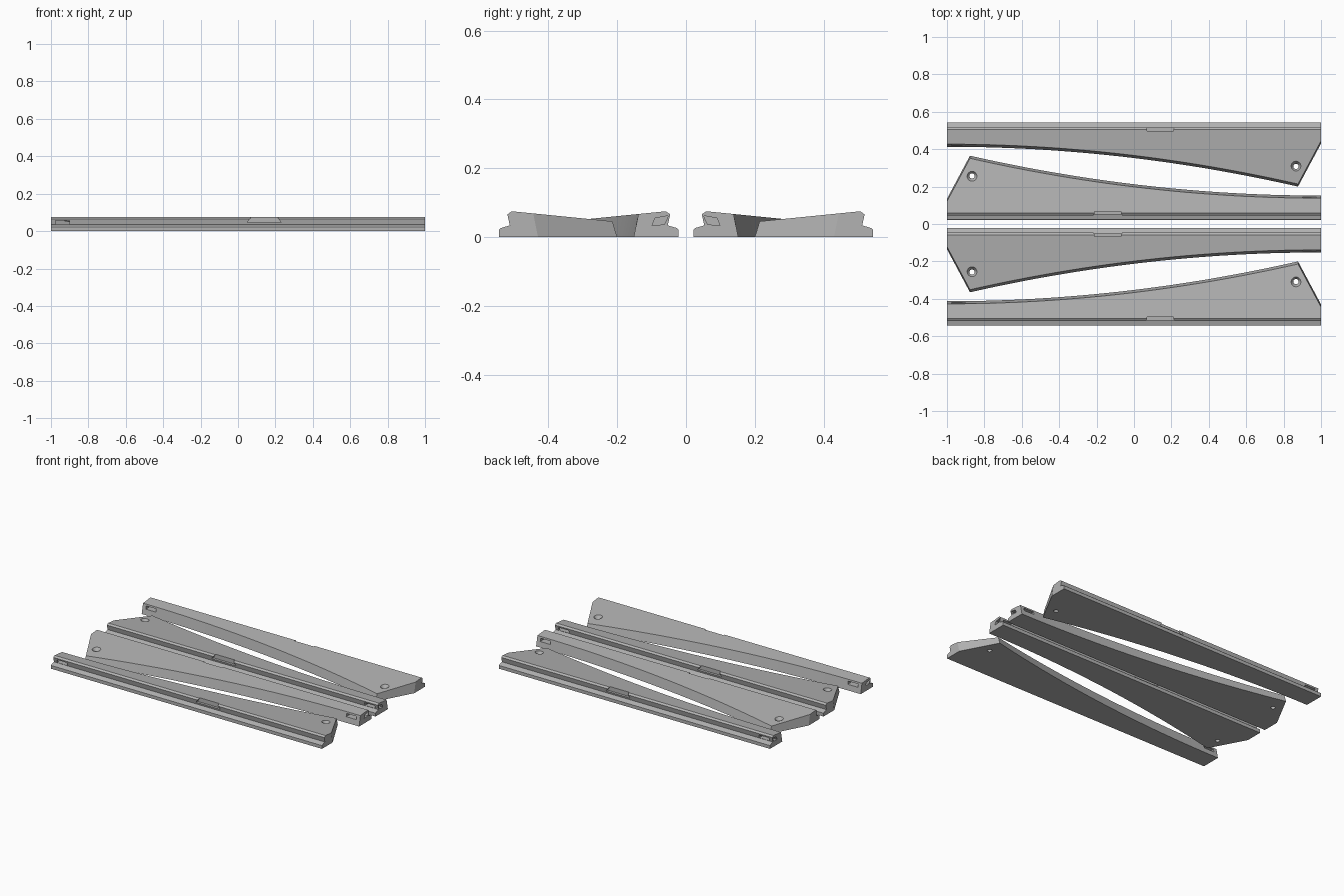
import bpy, bmesh
from math import radians
from mathutils import Matrix, Vector

cube = bpy.data.objects.get("Cube")
if cube:
    bpy.data.objects.remove(cube, do_unlink=True)

# One grey plastic colour
GREY = (0.45, 0.45, 0.45, 1)
grey = bpy.data.materials.new("grey_plastic")
grey.use_nodes = True
grey.diffuse_color = GREY
grey.node_tree.nodes["Principled BSDF"].inputs["Base Color"].default_value = GREY

OUTER = -0.543      # straight outer edge
TIP_X = 0.877       # widest point of the blade
STEPS = 28


def make_object(name, bm):
    bmesh.ops.recalc_face_normals(bm, faces=bm.faces)
    mesh = bpy.data.meshes.new(name)
    bm.to_mesh(mesh)
    bm.free()
    mesh.materials.append(grey)
    obj = bpy.data.objects.new(name, mesh)
    bpy.context.collection.objects.link(obj)
    return obj


def loft(name, sections):
    """Skin matching closed sections and cap both ends."""
    bm = bmesh.new()
    rings = [[bm.verts.new(p) for p in s] for s in sections]
    for a, b in zip(rings, rings[1:]):
        for i in range(len(a)):
            j = (i + 1) % len(a)
            bm.faces.new((a[i], a[j], b[j], b[i]))
    bm.faces.new(rings[0])
    bm.faces.new(rings[-1])
    return make_object(name, bm)


def top_height(y):
    return 0.075 - 0.1 * (y - OUTER - 0.037)


def inner_edge(x):
    if x > TIP_X:
        return -0.2 - 0.23 * (x - TIP_X) / (1 - TIP_X)
    return -0.413 + 0.213 * ((x + 1) / (1 + TIP_X)) ** 2


def section(x):
    # Stepped outer lip, sloping top, leaning inner flank
    lip = [(0, 0), (0, 0.022), (0.004, 0.026), (0.031, 0.034), (0.024, 0.066), (0.037, 0.075)]
    pts = [(OUTER + v, z) for v, z in lip]
    foot = inner_edge(x)
    crest = foot - 0.014
    pts += [(crest, top_height(crest)), (foot, 0)]
    return [Vector((x, y, z)) for y, z in pts]


# Master blade
stations = [-1 + (1 + TIP_X) * i / STEPS for i in range(STEPS + 1)] + [1]
master = loft("blade_master", [section(x) for x in stations])

# Cutters: end pocket, cross slot, edge notch, countersunk screw hole
pocket = [(0.077, 0.033), (0.068, 0.055), (0.029, 0.062), (0.041, 0.037)]
slot = [(-0.975, 0.036), (-0.9, 0.036), (-0.9, 0.056), (-0.975, 0.056)]
notch = [(0.05, 0.046), (0.23, 0.046), (0.2, 0.09), (0.08, 0.09)]
cutters = [
    loft("pocket_cutter", [[(x, OUTER + v, z) for v, z in pocket] for x in (-1.1, -0.9)]),
    loft("slot_cutter", [[(x, y, z) for x, z in slot] for y in (-0.6, -0.3)]),
    loft("notch_cutter", [[(x, y, z) for x, z in notch] for y in (-0.6, -0.498)]),
]
for name, r1, r2, z, depth in (("hole_cutter", 0.014, 0.014, 0.05, 0.2),
                               ("countersink_cutter", 0.014, 0.034, 0.052, 0.03)):
    bm = bmesh.new()
    bmesh.ops.create_cone(bm, cap_ends=True, segments=24, radius1=r1, radius2=r2,
                          depth=depth, matrix=Matrix.Translation((0.866, -0.308, z)))
    cutters.append(make_object(name, bm))

for cutter in cutters:
    cutter.hide_render = True
    mod = master.modifiers.new(cutter.name, "BOOLEAN")
    mod.operation = "DIFFERENCE"
    mod.solver = "EXACT"
    mod.object = cutter

bpy.context.view_layer.update()
finished = bpy.data.meshes.new_from_object(master.evaluated_get(bpy.context.evaluated_depsgraph_get()))
for helper in cutters + [master]:
    bpy.data.objects.remove(helper, do_unlink=True)

# Four blades: turned and mirrored copies
turn = Matrix.Translation((0, -0.565, 0)) @ Matrix.Rotation(radians(180), 4, "Z")
flip = Matrix.Scale(-1, 4, (0, 1, 0))
for name, matrix in (("front_outer_blade", Matrix.Identity(4)), ("front_inner_blade", turn),
                     ("back_inner_blade", flip @ turn), ("back_outer_blade", flip)):
    mesh = finished.copy()
    mesh.name = name
    mesh.transform(matrix)
    if matrix.determinant() < 0:
        mesh.flip_normals()
    bpy.context.collection.objects.link(bpy.data.objects.new(name, mesh))
